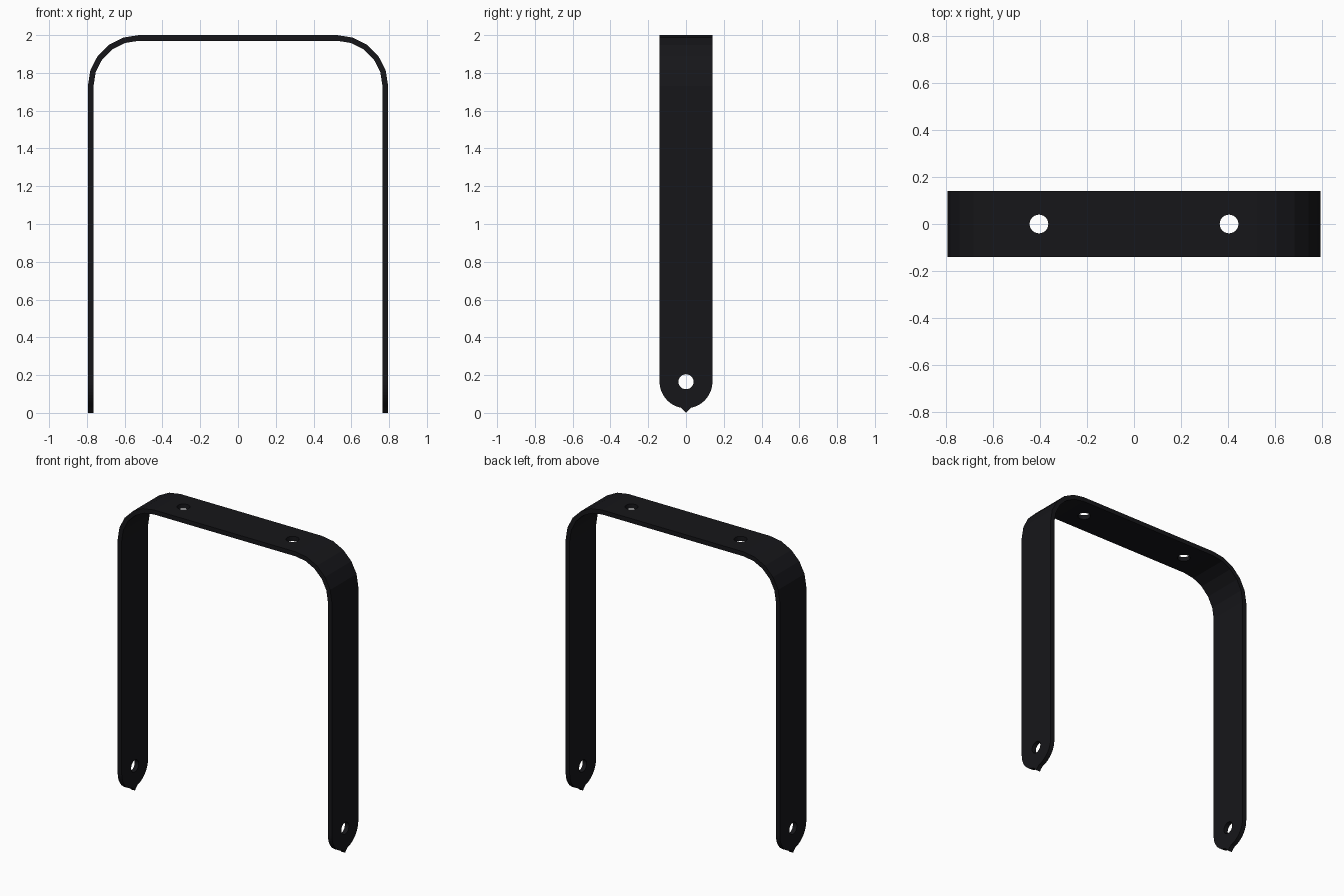
import bpy, bmesh
from math import cos, sin, pi

if "Cube" in bpy.data.objects:
    bpy.data.objects.remove(bpy.data.objects["Cube"])

HALF_X, HALF_Y, TOP, THICK = 0.795, 0.14, 2.0, 0.03
BEND, SEGS = 0.27, 5
HOLE_Z, HOLE_R = 0.165, 0.04


def prism(name, outline, depth):
    """Extrude a closed outline of 3D points along the depth vector."""
    bm = bmesh.new()
    face = bm.faces.new([bm.verts.new(p) for p in outline])
    new = bmesh.ops.extrude_face_region(bm, geom=[face])["geom"]
    bmesh.ops.translate(bm, vec=depth, verts=[v for v in new if isinstance(v, bmesh.types.BMVert)])
    bmesh.ops.recalc_face_normals(bm, faces=bm.faces)
    mesh = bpy.data.meshes.new(name)
    bm.to_mesh(mesh)
    bm.free()
    ob = bpy.data.objects.new(name, mesh)
    bpy.context.collection.objects.link(ob)
    return ob


def cut(ob, tool, operation):
    tool.hide_render = True
    bpy.context.view_layer.objects.active = ob
    mod = ob.modifiers.new(tool.name, 'BOOLEAN')
    mod.operation, mod.object, mod.solver = operation, tool, 'EXACT'
    bpy.ops.object.modifier_apply(modifier=mod.name)
    bpy.data.objects.remove(tool)


def arch(inset):
    """U path seen from the front, left foot to right foot."""
    r, cx, cz = BEND - inset, HALF_X - BEND, TOP - BEND
    arc = [(cx + r * cos(a), cz + r * sin(a)) for a in (i * pi / 2 / SEGS for i in range(SEGS + 1))]
    right = [(HALF_X - inset, -0.05)] + arc
    return [(-x, z) for x, z in right] + right[::-1]


# bent flat strap, cut oversize in width
section = arch(0) + arch(THICK)[::-1]
strap = prism("strap_bracket", [(x, -0.3, z) for x, z in section], (0, 0.6, 0))

# side silhouette: rounded foot with a small pointed nub
foot = [(HALF_Y * cos(a), HOLE_Z + HALF_Y * sin(a)) for a in (-i * pi / 2 / 12 for i in range(12))]
foot += [(0.028, 0.028), (0.012, 0.014)]
half = [(HALF_Y, TOP + 0.1)] + foot
side = half + [(0.0, 0.0)] + [(-y, z) for y, z in half[::-1]]
cut(strap, prism("side_silhouette", [(-1, y, z) for y, z in side], (2, 0, 0)), 'INTERSECT')

# screw holes: one through both legs, two in the top
circle = [(HOLE_R * cos(i * pi / 12), HOLE_R * sin(i * pi / 12)) for i in range(24)]
cut(strap, prism("leg_hole", [(-1, u, HOLE_Z + v) for u, v in circle], (2, 0, 0)), 'DIFFERENCE')
for x in (-0.405, 0.405):
    cut(strap, prism("top_hole", [(x + u, v, 1.9) for u, v in circle], (0, 0, 0.2)), 'DIFFERENCE')

# black metal
mat = bpy.data.materials.new("black_metal")
mat.diffuse_color = (0.008, 0.008, 0.01, 1)
mat.use_nodes = True
mat.node_tree.nodes["Principled BSDF"].inputs["Base Color"].default_value = mat.diffuse_color
strap.data.materials.clear()
strap.data.materials.append(mat)
